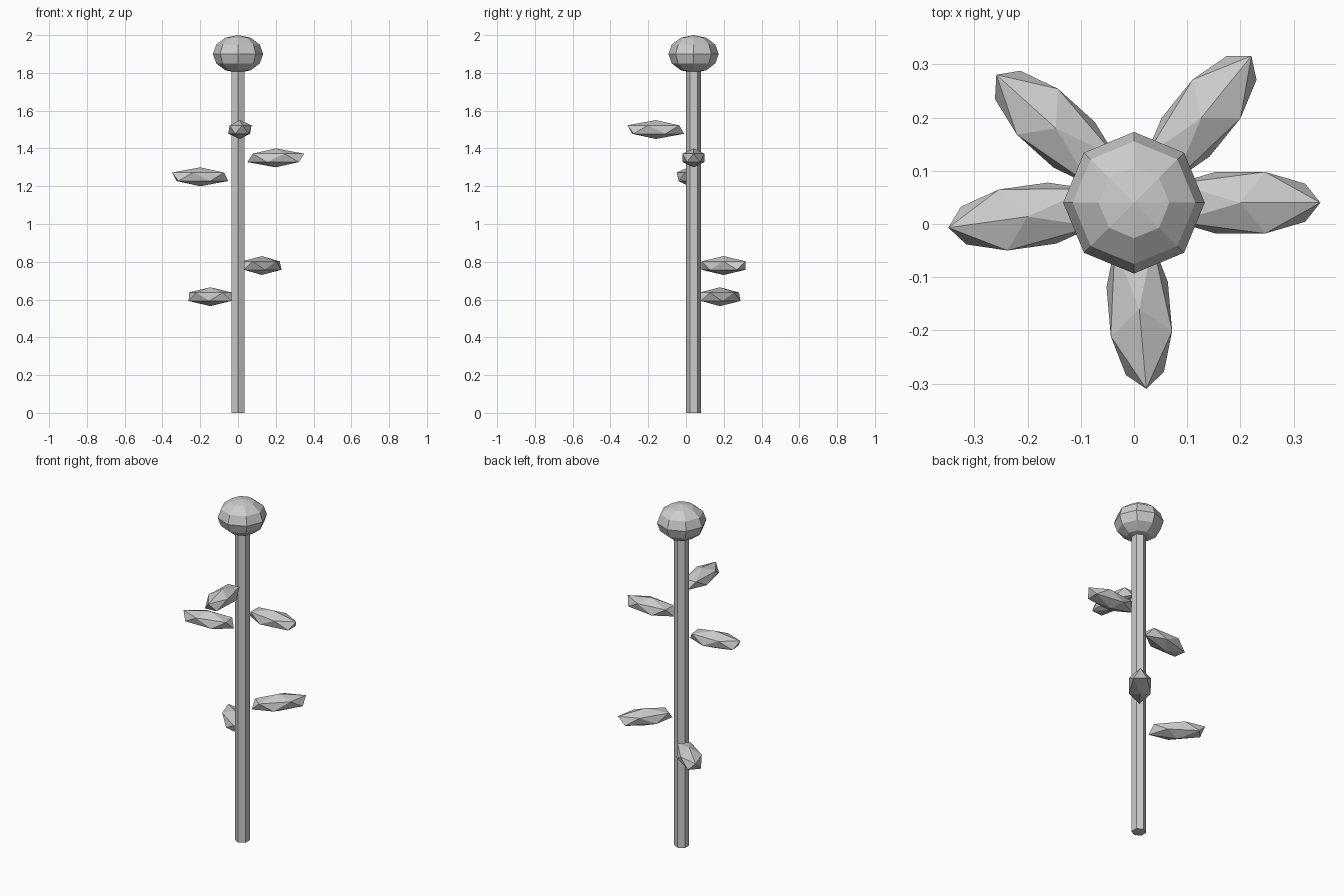
import bpy
import math

cube = bpy.data.objects.get("Cube")
if cube:
    bpy.data.objects.remove(cube, do_unlink=True)

# Single plain grey
grey = bpy.data.materials.new("plain_grey")
grey.use_nodes = True
colour = (0.6, 0.6, 0.6, 1)
grey.diffuse_color = colour
shader = next(n for n in grey.node_tree.nodes if n.type == "BSDF_PRINCIPLED")
shader.inputs["Base Color"].default_value = colour

STEM_Y = 0.04
STEM_RADIUS = 0.04
STEM_HEIGHT = 1.82


def finish(name, scale=(1, 1, 1), angle=0):
    """Name, size, turn and colour the newest primitive."""
    ob = bpy.context.object
    ob.name = ob.data.name = name
    ob.scale = scale
    ob.rotation_euler.z = math.radians(angle)
    ob.data.materials.append(grey)
    return ob


# Six-sided stem
bpy.ops.mesh.primitive_cylinder_add(
    vertices=6, radius=STEM_RADIUS, depth=STEM_HEIGHT,
    location=(0, STEM_Y, STEM_HEIGHT / 2))
finish("stem")

# Faceted, slightly flattened flower head
bpy.ops.mesh.primitive_uv_sphere_add(
    segments=8, ring_count=6, radius=1, location=(0, STEM_Y, 1.9))
finish("flower_head", (0.133, 0.133, 0.1))

# Leaves: stretched icosahedra pointing away from the stem
leaves = {
    "leaf_left": ((0.2, 0.04, 1.35), 0),
    "leaf_right": ((-0.2, 0.014, 1.25), 188),
    "leaf_front": ((0.01, -0.16, 1.5), -85),
    "leaf_back_left": ((0.126, 0.199, 0.78), 51),
    "leaf_back_right": ((-0.147, 0.18, 0.615), 138),
}
for name, (centre, angle) in leaves.items():
    bpy.ops.mesh.primitive_ico_sphere_add(
        subdivisions=1, radius=1, location=centre)
    finish(name, (0.168, 0.068, 0.05), angle)
